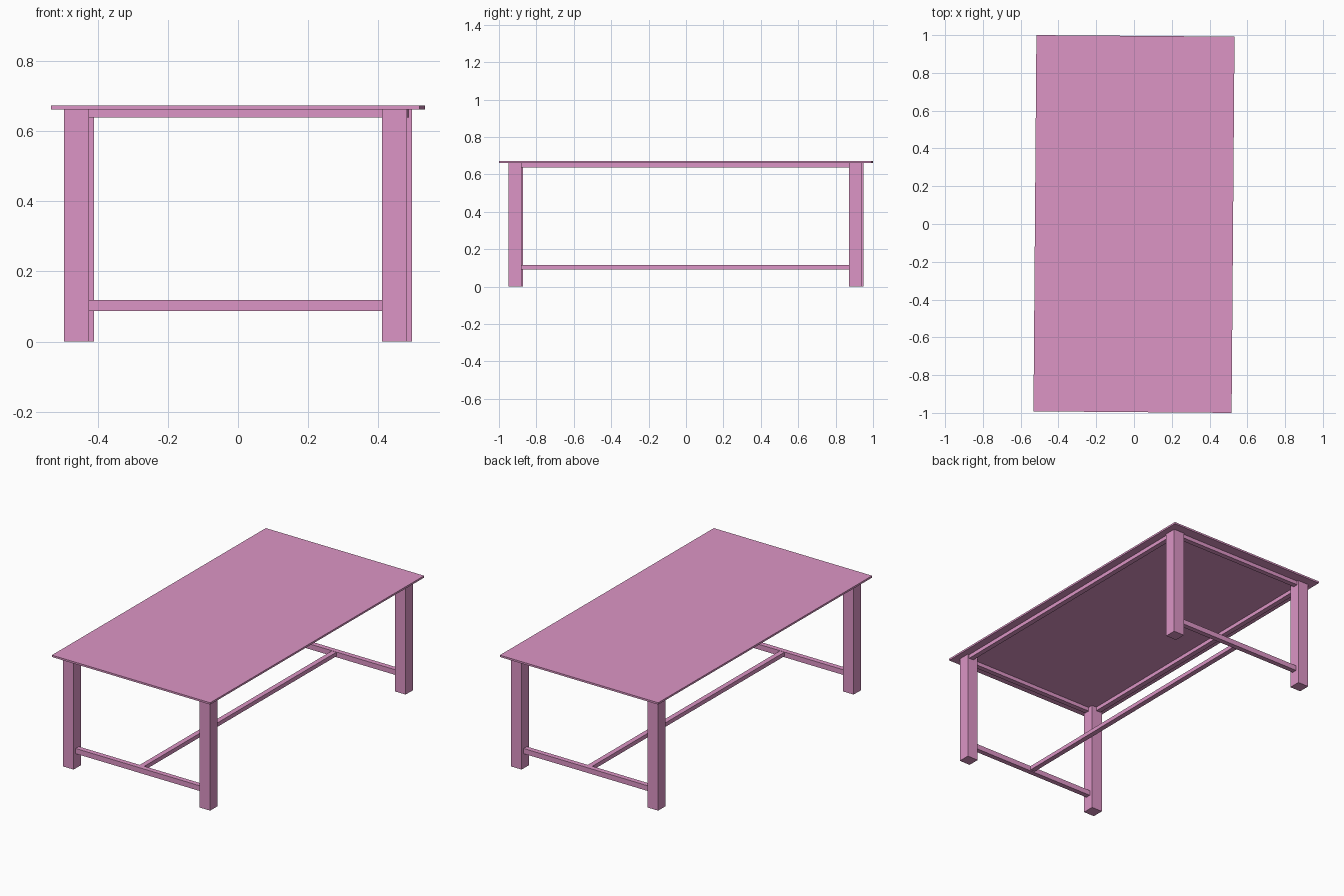
import bpy
import bmesh
from mathutils import Matrix

if "Cube" in bpy.data.objects:
    bpy.data.objects.remove(bpy.data.objects["Cube"])

# The whole table is turned very slightly about z
TURN = Matrix.Rotation(-0.0078, 4, 'Z')

mat = bpy.data.materials.new("pink_paint")
mat.diffuse_color = (0.72, 0.30, 0.56, 1.0)
mat.use_nodes = True
mat.node_tree.nodes["Principled BSDF"].inputs["Base Color"].default_value = mat.diffuse_color


def box(name, x0, x1, y0, y1, z0, z1):
    bm = bmesh.new()
    bmesh.ops.create_cube(bm, size=1.0)
    bmesh.ops.scale(bm, vec=(x1 - x0, y1 - y0, z1 - z0), verts=bm.verts)
    mesh = bpy.data.meshes.new(name)
    bm.to_mesh(mesh)
    bm.free()
    mesh.materials.append(mat)
    obj = bpy.data.objects.new(name, mesh)
    centre = ((x0 + x1) / 2, (y0 + y1) / 2, (z0 + z1) / 2)
    obj.matrix_world = TURN @ Matrix.Translation(centre)
    bpy.context.collection.objects.link(obj)
    return obj


def span(sign, a, b):
    return (a, b) if sign > 0 else (-b, -a)


UNDER = 0.661            # underside of the top
LX0, LX1 = 0.417, 0.488  # leg inner and outer x
LY0, LY1 = 0.875, 0.945  # leg inner and outer y

# Table top
box("table_top", -0.5245, 0.5245, -0.996, 0.996, UNDER, 0.672)

for sy, end in ((-1, "front"), (1, "back")):
    # Legs
    for sx, side in ((-1, "left"), (1, "right")):
        box(f"{end}_{side}_leg", *span(sx, LX0, LX1), *span(sy, LY0, LY1), 0, UNDER)
    # End apron and end stretcher between the legs
    box(f"{end}_apron", -LX0, LX0, *span(sy, 0.905, 0.935), 0.638, UNDER)
    box(f"{end}_stretcher", -LX0, LX0, *span(sy, 0.895, 0.925), 0.087, 0.118)

# Long aprons
for sx, side in ((-1, "left"), (1, "right")):
    box(f"{side}_apron", *span(sx, 0.448, 0.478), -LY0, LY0, 0.638, UNDER)

# Long centre stretcher joining the two end stretchers
box("centre_stretcher", -0.015, 0.015, -0.895, 0.895, 0.093, 0.117)
